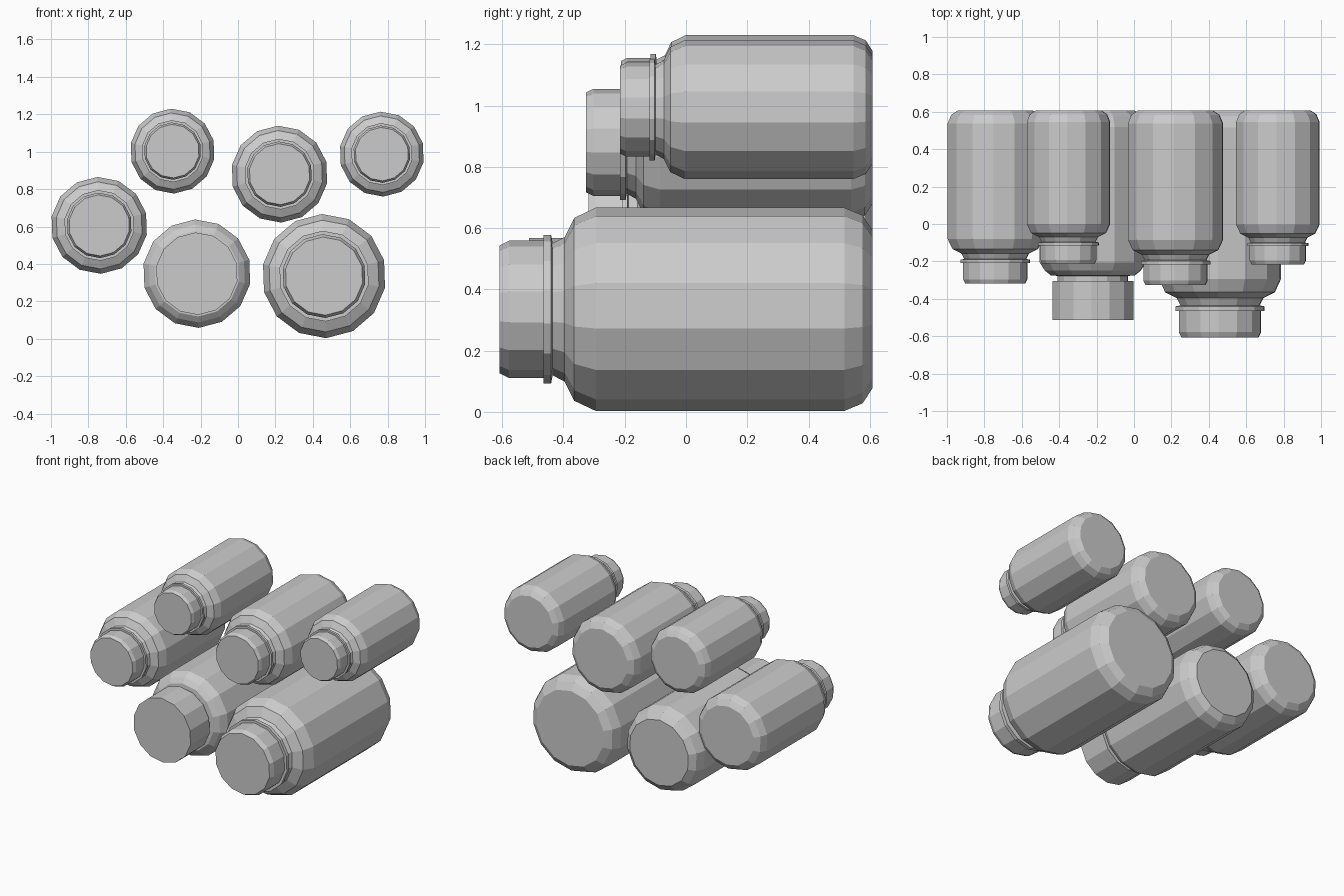
import bpy, bmesh
from math import sin, cos, radians, tau

if "Cube" in bpy.data.objects:
    bpy.data.objects.remove(bpy.data.objects["Cube"])

SIDES = 14
BACK = 0.608  # shared plane of the bottle bases

# (distance from base, radius) for a unit-length, unit-radius bottle
CAPPED = [(0, .78), (.026, .925), (.075, 1), (.742, 1), (.800, .9), (.826, .71),
          (.858, .65), (.862, .73), (.882, .73), (.882, .675), (.975, .675), (1, .63)]
WIDE_CAP = [(0, .78), (.028, .925), (.08, 1), (.725, 1), (.765, .9), (.787, .79),
            (.790, .66), (.814, .66), (.814, .76), (1, .76)]


def bottle(name, x, z, radius, length, profile, turn=92):
    """Revolve a profile around the y axis and close both ends."""
    bm = bmesh.new()
    rings = []
    for d, r in profile:
        rings.append([bm.verts.new((
            x + radius * r * cos(radians(turn) + tau * i / SIDES),
            BACK - d * length,
            z + radius * r * sin(radians(turn) + tau * i / SIDES)))
            for i in range(SIDES)])
    for a, b in zip(rings, rings[1:]):
        for i in range(SIDES):
            j = (i + 1) % SIDES
            bm.faces.new((a[i], a[j], b[j], b[i]))
    bm.faces.new(rings[0])
    bm.faces.new(rings[-1])
    bmesh.ops.recalc_face_normals(bm, faces=bm.faces)
    mesh = bpy.data.meshes.new(name)
    bm.to_mesh(mesh)
    bm.free()
    obj = bpy.data.objects.new(name, mesh)
    bpy.context.collection.objects.link(obj)


# Lower row
bottle("large_bottle", .46, .335, .332, 1.216, CAPPED)
bottle("wide_cap_bottle", -.22, .348, .290, 1.121, WIDE_CAP)
# Medium bottles
bottle("medium_bottle_left", -.742, .606, .259, .927, CAPPED)
bottle("medium_bottle_center", .222, .88, .259, .934, CAPPED)
# Small bottles on top
bottle("small_bottle_left", -.35, 1.003, .227, .82, CAPPED)
bottle("small_bottle_right", .769, .987, .227, .824, CAPPED)
